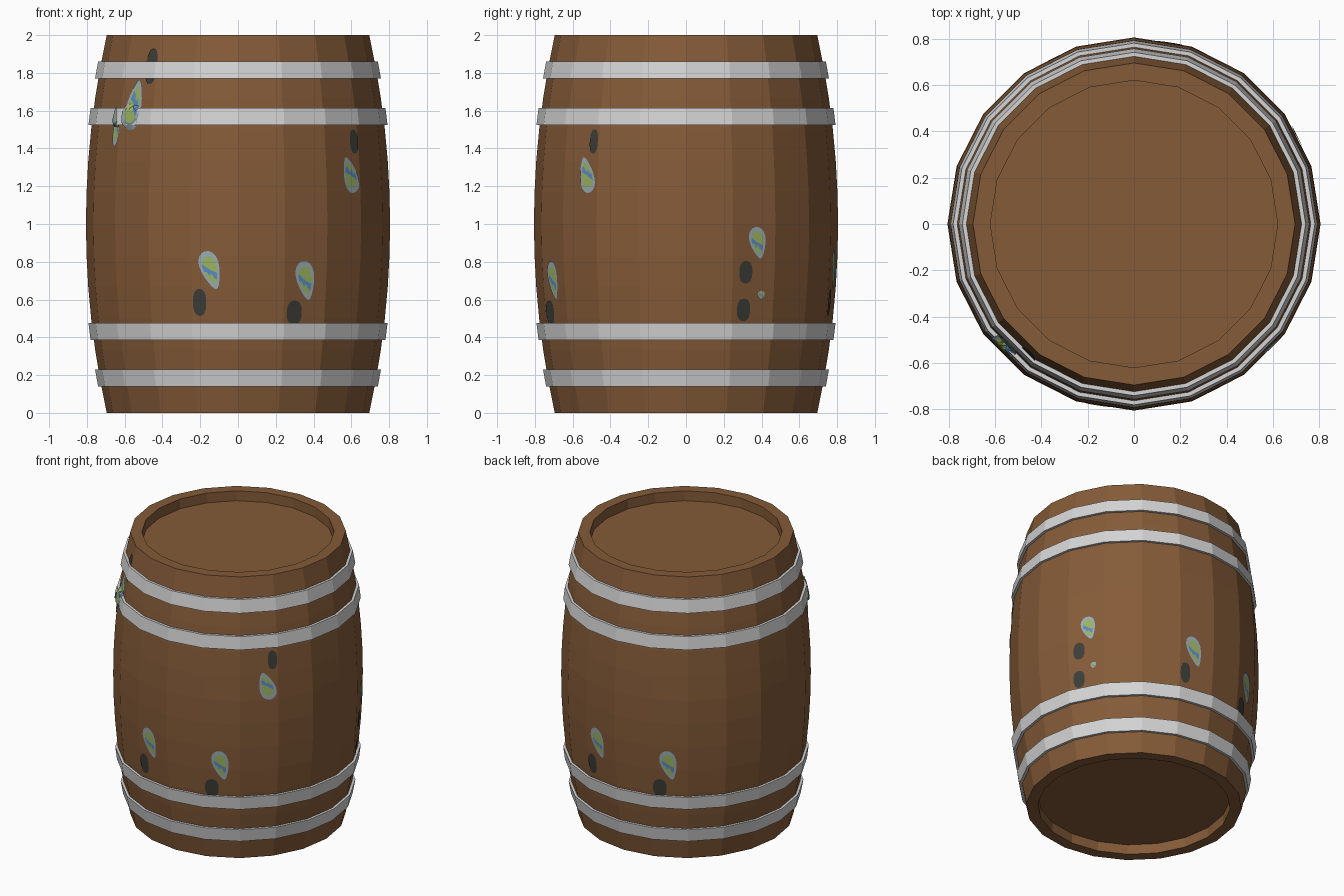
import bpy, bmesh, math

if "Cube" in bpy.data.objects:
    bpy.data.objects.remove(bpy.data.objects["Cube"])

SIDES = 20
STEP = 2 * math.pi / SIDES


def material(name, rgb):
    m = bpy.data.materials.new(name)
    m.diffuse_color = (*rgb, 1)
    m.use_nodes = True
    m.node_tree.nodes["Principled BSDF"].inputs["Base Color"].default_value = m.diffuse_color
    return m


WOOD = material("brown_wood", (0.235, 0.105, 0.040))
METAL = material("light_metal", (0.66, 0.66, 0.66))
PALE = material("pale_grey_blue", (0.32, 0.42, 0.47))
GREEN = material("yellow_green", (0.34, 0.46, 0.12))
BLUE = material("mid_blue", (0.10, 0.26, 0.55))
DARK = material("charcoal", (0.046, 0.046, 0.040))


def wood_radius(z):
    return 0.805 - 0.11 * (z - 1) ** 2


def finish(name, bm, mats):
    mesh = bpy.data.meshes.new(name)
    bm.to_mesh(mesh)
    bm.free()
    for m in mats:
        mesh.materials.append(m)
    obj = bpy.data.objects.new(name, mesh)
    bpy.context.collection.objects.link(obj)
    return obj


def lathe(name, profile, mat, closed=False):
    """Revolve (radius, z) points into a flat-sided solid."""
    bm = bmesh.new()
    rings = [[bm.verts.new((r * math.cos(k * STEP), r * math.sin(k * STEP), z))
              for k in range(SIDES)] for r, z in profile]
    pairs = list(zip(rings, rings[1:]))
    if closed:
        pairs.append((rings[-1], rings[0]))
    else:
        bm.faces.new(rings[0])
        bm.faces.new(rings[-1])
    for a, b in pairs:
        for k in range(SIDES):
            j = (k + 1) % SIDES
            bm.faces.new((a[k], a[j], b[j], b[k]))
    bmesh.ops.recalc_face_normals(bm, faces=bm.faces)
    return finish(name, bm, [mat])


# Barrel body: bulging staves with recessed lids at both ends
N = 12
sides = [(wood_radius(2 * i / N), 2 * i / N) for i in range(N + 1)]
lathe("barrel_body", [(0.62, 0.07), (0.62, 0)] + sides + [(0.62, 2), (0.62, 1.93)], WOOD)

# Metal hoops
HOOPS = [(0.14, 0.23), (0.385, 0.475), (1.525, 1.615), (1.77, 1.86)]
for i, (lo, hi) in enumerate(HOOPS):
    a, b = wood_radius(lo), wood_radius(hi)
    lathe(f"hoop_{i + 1}", [(a - 0.03, lo), (a + 0.017, lo), (b + 0.017, hi), (b - 0.03, hi)],
          METAL, closed=True)


def surface_point(az, z, over_hoops):
    """A point just above the faceted barrel surface."""
    t = az % STEP - STEP / 2
    r = wood_radius(z) * math.cos(STEP / 2) / math.cos(t) + 0.005
    if over_hoops and any(lo - 0.005 <= z <= hi + 0.005 for lo, hi in HOOPS):
        r += 0.018
    return (r * math.cos(az), r * math.sin(az), z)


def patch(name, az, z, w, h, tilt=0, dark=False):
    """Thin painted splotch: teardrop with coloured bands, or a plain dark blob."""
    bm = bmesh.new()
    az, tilt = math.radians(az), math.radians(tilt)
    seg = 20

    def place(u, v):
        uu = u * math.cos(tilt) - v * math.sin(tilt)
        vv = u * math.sin(tilt) + v * math.cos(tilt)
        return bm.verts.new(surface_point(az + uu / wood_radius(z), z + vv, not dark))

    rings = []
    for s in (1, 0.72, 0.48, 0.24):
        ring = []
        for k in range(seg):
            t = 2 * math.pi * k / seg
            taper = 0.95 + 0.1 * math.cos(2 * t) if dark else 0.85 + 0.35 * math.cos(t)
            ring.append(((s * w * math.sin(t) * taper), s * h * math.cos(t)))
        rings.append(ring)
    verts = [[place(*p) for p in ring] for ring in rings]
    centre = place(0, 0)

    def add(face, layer, u, v):
        if dark or layer == 0:
            face.material_index = 0
        else:   # slanted bands: green, blue, green
            band = v / h + 0.4 * u / w
            face.material_index = 2 if -0.4 < band < 0.0 else 1

    for layer in range(4):
        for k in range(seg):
            j = (k + 1) % seg
            if layer < 3:
                f = bm.faces.new((verts[layer][j], verts[layer][k],
                                  verts[layer + 1][k], verts[layer + 1][j]))
            else:
                f = bm.faces.new((verts[3][j], verts[3][k], centre))
            add(f, layer, *rings[layer][k])
    for f in bm.faces:      # make every face look outward
        f.normal_update()
        c = f.calc_center_median()
        if f.normal.x * c.x + f.normal.y * c.y < 0:
            f.normal_flip()
    finish(name, bm, [DARK] if dark else [PALE, GREEN, BLUE])


# Two splotch pairs, repeated on the opposite side of the barrel
for side, turn in (("front", 0), ("back", 180)):
    patch(f"{side}_left_splotch", -100.5 + turn, 0.755, 0.058, 0.105, 17)
    patch(f"{side}_left_shadow_mark", -105 + turn, 0.585, 0.042, 0.072, 0, True)
    patch(f"{side}_right_splotch", -63 + turn, 0.70, 0.06, 0.105, 12)
    patch(f"{side}_right_shadow_mark", -67.5 + turn, 0.53, 0.052, 0.065, 0, True)

# Splotch on the front right
patch("upper_right_splotch", -41.5, 1.26, 0.058, 0.098, 197)
patch("upper_right_mark", -38.5, 1.437, 0.035, 0.065, 0, True)

# Splotches running over the upper left hoop
patch("upper_left_splotch", -136.5, 1.63, 0.066, 0.135, 172)
patch("upper_left_drip", -146, 1.515, 0.035, 0.105, 176)
patch("upper_left_mark", -129, 1.835, 0.048, 0.095, 0, True)

# Splotches on the right side
patch("right_side_splotch", 28.5, 0.90, 0.054, 0.085, 12)
patch("right_side_drop", 30.5, 0.625, 0.022, 0.02)
patch("right_side_mark_high", 23.5, 0.745, 0.046, 0.06, 0, True)
patch("right_side_mark_low", 23, 0.545, 0.046, 0.06, 0, True)
